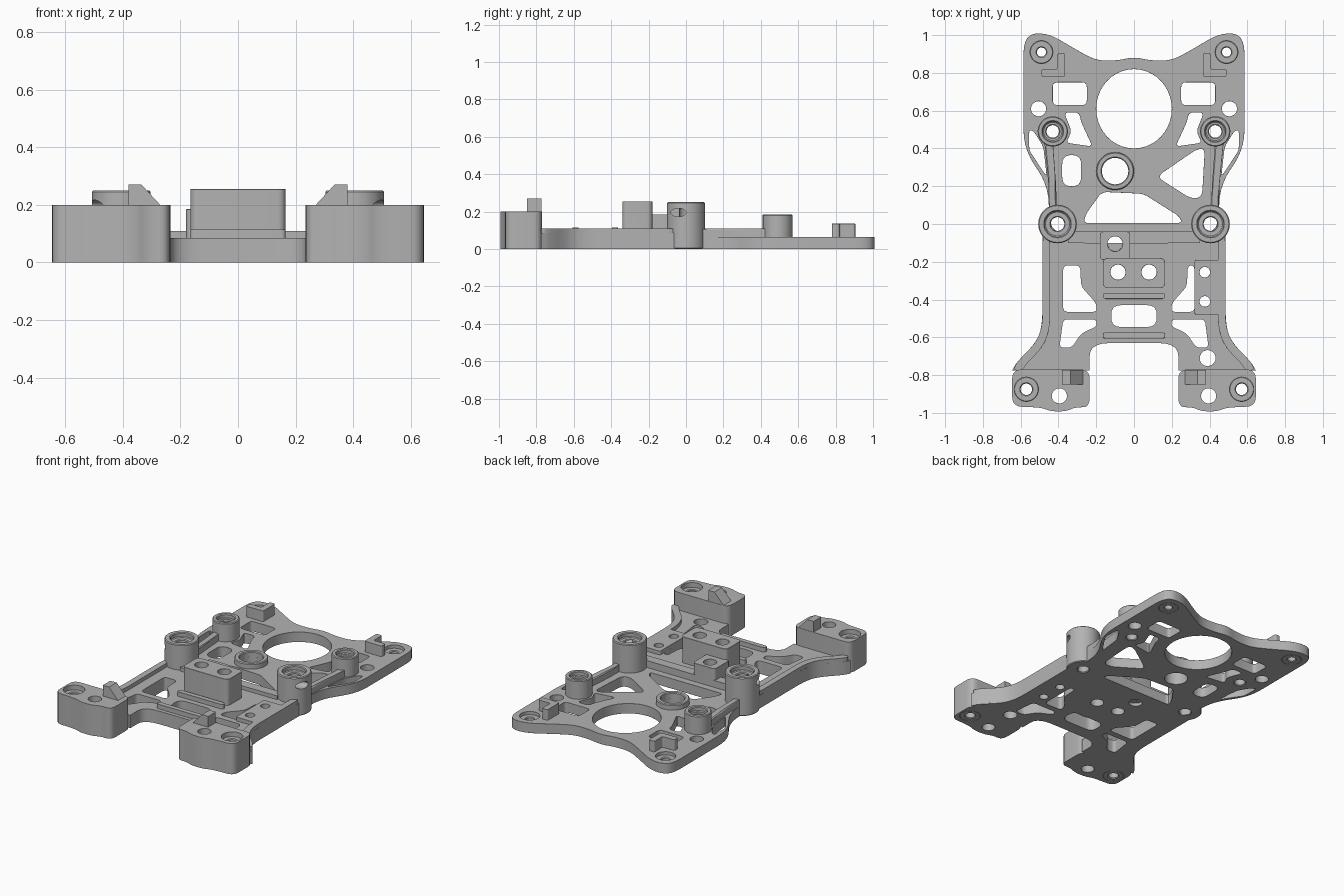
import bpy, bmesh, math
from mathutils import Vector

cube = bpy.data.objects.get("Cube")
if cube:
    bpy.data.objects.remove(cube, do_unlink=True)

grey = bpy.data.materials.new("metal grey")
grey.use_nodes = True
grey.diffuse_color = (0.45, 0.45, 0.45, 1)
grey.node_tree.nodes["Principled BSDF"].inputs["Base Color"].default_value = grey.diffuse_color


def finish(name, mesh, bevel=0.006):
    """Turn a mesh into a grey object with slightly broken, crisp edges."""
    mesh.materials.clear()
    mesh.materials.append(grey)
    obj = bpy.data.objects.new(name, mesh)
    bpy.context.collection.objects.link(obj)
    bpy.ops.object.select_all(action="DESELECT")
    obj.select_set(True)
    bpy.context.view_layer.objects.active = obj
    bpy.ops.object.shade_smooth_by_angle(angle=math.radians(30))
    if bevel:
        mod = obj.modifiers.new("edge_break", "BEVEL")
        mod.width = bevel
        mod.segments = 1
        mod.limit_method = "ANGLE"
        mod.angle_limit = math.radians(50)
    return obj


def rounded(points, r=0.025, steps=5):
    """Polygon with its corners rounded."""
    pts = [Vector(p) for p in points]
    out = []
    for i, p in enumerate(pts):
        a, b = pts[i - 1] - p, pts[(i + 1) % len(pts)] - p
        p0 = p + a.normalized() * min(r, a.length * 0.48)
        p1 = p + b.normalized() * min(r, b.length * 0.48)
        for k in range(steps + 1):
            t = k / steps
            out.append(p0 * (1 - t) ** 2 + p * 2 * t * (1 - t) + p1 * t * t)
    return out


def circle(x, y, r, n=40):
    return [Vector((x + r * math.cos(math.tau * k / n), y + r * math.sin(math.tau * k / n)))
            for k in range(n)]


def rect(x0, x1, y0, y1):
    return [(x0, y0), (x1, y0), (x1, y1), (x0, y1)]


def mirrored(points):
    return [(-p[0], p[1]) for p in reversed(points)]


def both(points):
    return [points, mirrored(points)]


def prism(name, outline, z0, z1, holes=(), bevel=0.006):
    """Extruded outline with through holes."""
    curve = bpy.data.curves.new(name, "CURVE")
    curve.dimensions = "2D"
    curve.fill_mode = "BOTH"
    curve.extrude = (z1 - z0) / 2
    for loop in [outline, *holes]:
        spline = curve.splines.new("POLY")
        spline.points.add(len(loop) - 1)
        spline.use_cyclic_u = True
        for point, p in zip(spline.points, loop):
            point.co = (p[0], p[1], 0, 1)
    temp = bpy.data.objects.new(name, curve)
    mesh = bpy.data.meshes.new_from_object(temp)
    bpy.data.objects.remove(temp)
    bpy.data.curves.remove(curve)
    bm = bmesh.new()
    bm.from_mesh(mesh)
    bmesh.ops.remove_doubles(bm, verts=bm.verts, dist=0.0003)
    bmesh.ops.translate(bm, verts=bm.verts, vec=(0, 0, (z0 + z1) / 2))
    bmesh.ops.recalc_face_normals(bm, faces=bm.faces)
    bm.to_mesh(mesh)
    bm.free()
    return finish(name, mesh, bevel)


def ring(name, x, y, profile, n=48):
    """Closed radius/height profile turned about a vertical axis."""
    bm = bmesh.new()
    loops = [[bm.verts.new((p.x, p.y, z)) for p in circle(x, y, r, n)] for r, z in profile]
    for i, low in enumerate(loops):
        high = loops[(i + 1) % len(loops)]
        for k in range(n):
            j = (k + 1) % n
            bm.faces.new((low[k], low[j], high[j], high[k]))
    bmesh.ops.recalc_face_normals(bm, faces=bm.faces)
    mesh = bpy.data.meshes.new(name)
    bm.to_mesh(mesh)
    bm.free()
    return finish(name, mesh, 0.005)


def boss(name, x, y, r, seat, hole, top):
    return ring(name, x, y, [(r, 0), (r, top), (seat, top), (seat, top - 0.03),
                             (hole, top - 0.03), (hole, 0)])


SIDES = (("right", -1), ("left", 1))
UPPER, FLOOR, RAIL, PAD = 0.065, 0.085, 0.11, 0.2

# Upper plate with its cutouts
half = [(0, 0.885), (-0.09, 0.865), (-0.2, 0.865), (-0.31, 0.925), (-0.46, 1.015), (-0.585, 1.0),
        (-0.585, 0.4), (-0.452, 0.2), (-0.45, -0.05)]
outline = rounded(half + mirrored(half[1:]), 0.1)
holes = [circle(0, 0.61, 0.2), circle(-0.1, 0.28, 0.07)]
holes[0] = [(p.x, 0.61 + (p.y - 0.61) * 1.05) for p in holes[0]]
corner_slots = [rect(-0.43, -0.25, 0.63, 0.75),
                [(-0.37, 0.59), (-0.29, 0.59), (-0.28, 0.54), (-0.22, 0.41), (-0.36, 0.43), (-0.33, 0.49)],
                [(-0.555, 0.5), (-0.53, 0.49), (-0.48, 0.41), (-0.462, 0.25), (-0.555, 0.39)]]
for slot in corner_slots:
    holes += [rounded(s) for s in both(slot)]
holes += [rounded(rect(-0.38, -0.28, 0.2, 0.365), 0.05),
          rounded([(0.12, 0.25), (0.33, 0.395), (0.375, 0.4), (0.36, 0.14), (0.3, 0.135)], 0.04),
          rounded([(-0.27, 0.005), (0.255, 0.005), (0.24, 0.04), (0.05, 0.16), (-0.17, 0.17), (-0.25, 0.06)], 0.03)]
for _, s in SIDES:
    holes += [circle(s * 0.505, 0.61, 0.04), circle(s * 0.49, 0.91, 0.06),
              circle(s * 0.43, 0.49, 0.04), circle(s * 0.405, 0, 0.04)]
prism("upper_plate", outline, 0, UPPER, holes)

# Lower plate with its cutouts
half = [(-0.485, -0.04), (-0.485, -0.54), (-0.52, -0.63), (-0.62, -0.73), (-0.645, -0.775),
        (-0.235, -0.775), (-0.235, -0.63)]
flare = rounded(half[:5], 0.1)
outline = [half[0]] + rounded(half, 0.09)[6:24] + half[4:6] + rounded(half + mirrored(half), 0.11)[36:42]
outline = outline + mirrored(outline)
holes = [rounded(rect(-0.12, 0.12, -0.545, -0.43), 0.05), circle(0.39, -0.71, 0.042),
         rounded([(-0.375, -0.22), (-0.285, -0.22), (-0.28, -0.33), (-0.2, -0.42), (-0.195, -0.465), (-0.375, -0.465)]),
         rounded([(0.32, -0.22), (0.285, -0.22), (0.28, -0.33), (0.2, -0.42), (0.195, -0.465), (0.32, -0.465)])]
lower_slot = [(-0.375, -0.505), (-0.2, -0.505), (-0.195, -0.54), (-0.28, -0.58), (-0.33, -0.655), (-0.395, -0.655)]
holes += [rounded(s) for s in both(lower_slot)]
post_holes = [circle(-0.085, -0.255, 0.04), circle(0.08, -0.255, 0.04)]
small_hole = circle(-0.1, -0.105, 0.04)
screw_holes = [circle(0.375, y, 0.028) for y in (-0.255, -0.41)]
prism("lower_plate", outline, 0, FLOOR, holes + post_holes + [small_hole] + screw_holes)

# Rails along the edges and across the middle
lower_rail = [(-0.485, -0.06), (-0.485, -0.54), (-0.52, -0.63), (-0.62, -0.73), (-0.64, -0.775),
              (-0.59, -0.775), (-0.57, -0.74), (-0.48, -0.65), (-0.445, -0.55), (-0.445, -0.06)]
upper_rail = [(-0.475, 0.44), (-0.452, 0.2), (-0.45, 0.06), (-0.41, 0.06), (-0.412, 0.2), (-0.43, 0.44)]
for name, s in SIDES:
    i = SIDES.index((name, s))
    prism(name + "_lower_rail", rounded(both(lower_rail)[i], 0.06), 0.01, RAIL)
    prism(name + "_upper_rail", both(upper_rail)[i], 0.01, RAIL)
prism("cross_rail", rect(-0.35, 0.35, -0.1, -0.04), 0.02, RAIL, [small_hole])
prism("screw_strip", rounded(rect(0.32, 0.484, -0.48, -0.19), 0.015), 0.02, RAIL, screw_holes)
for name, y in (("rear_rib", -0.38), ("front_rib", -0.59)):
    prism(name, rounded(rect(-0.165, 0.165, y - 0.016, y + 0.016), 0.016), 0.05, 0.115)

# Central mounting blocks
prism("tall_block", rounded(rect(-0.165, 0.165, -0.34, -0.18), 0.03), 0.02, 0.255, post_holes)
prism("step_block", rounded(rect(-0.18, -0.02, -0.19, -0.04), 0.02), 0.02, 0.185, [small_hole])

# Bearing ring beside the large opening
ring("bearing_ring", -0.1, 0.28, [(0.1, 0), (0.1, 0.1), (0.07, 0.1), (0.07, 0)])

# Feet, screw posts, seats and brackets on each side
foot = [(-0.645, -0.77), (-0.235, -0.77), (-0.235, -0.97), (-0.31, -0.97), (-0.36, -0.992), (-0.44, -0.992),
        (-0.49, -0.972), (-0.645, -0.965)]
bracket = [(-0.49, 0.78), (-0.365, 0.78), (-0.365, 0.905), (-0.405, 0.905), (-0.405, 0.82), (-0.49, 0.82)]
for i, (name, s) in enumerate(SIDES):
    prism(name + "_foot", rounded(both(foot)[i], 0.05), 0, PAD,
          [circle(s * 0.57, -0.875, 0.064), circle(s * 0.395, -0.91, 0.04)])
    ring(name + "_foot_seat", s * 0.57, -0.875, [(0.067, 0), (0.067, PAD - 0.03), (0.03, PAD - 0.03), (0.03, 0)])
    ring(name + "_corner_seat", s * 0.49, 0.91, [(0.063, 0), (0.063, 0.045), (0.024, 0.045), (0.024, 0)])
    boss(name + "_upper_post", s * 0.43, 0.49, 0.08, 0.053, 0.033, 0.185)
    post = boss(name + "_main_post", s * 0.405, 0, 0.102, 0.068, 0.036, 0.25)
    prism(name + "_bracket", rounded(both(bracket)[i], 0.012), 0.03, 0.135)

    # Side slot through the main post wall
    bpy.ops.mesh.primitive_cylinder_add(radius=0.022, depth=0.12, location=(s * 0.475, -0.04, 0.195),
                                        rotation=(0, math.pi / 2, 0))
    cutter = bpy.context.object
    cutter.name = name + "_slot_cutter"
    cutter.scale.y = 1.8
    cutter.hide_render = True
    cutter.hide_set(True)
    cut = post.modifiers.new("side_slot", "BOOLEAN")
    cut.object = cutter
    cut.solver = "EXACT"

    # Sloped catch on the foot: a wedge profile stood upright
    catch = prism(name + "_catch", both([(-0.38, 0.18), (-0.27, 0.18), (-0.27, 0.2), (-0.335, 0.27), (-0.38, 0.27)])[i],
                  0.772, 0.85, bevel=0)
    catch.rotation_euler.x = math.pi / 2
